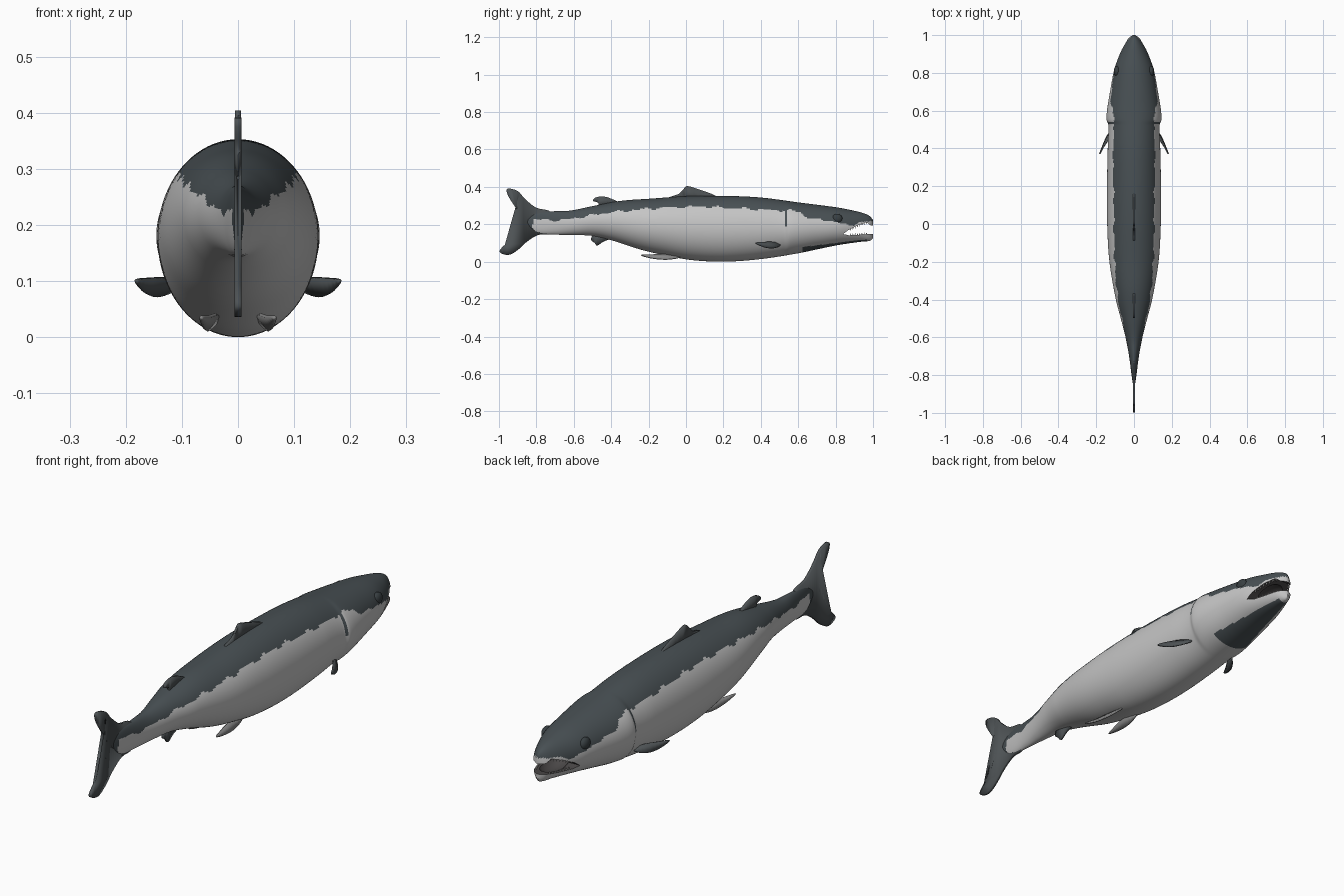
import bpy, bmesh, math
from mathutils import Vector

if "Cube" in bpy.data.objects:
    bpy.data.objects.remove(bpy.data.objects["Cube"])


def mat(name, r, g, b):
    m = bpy.data.materials.new(name)
    m.diffuse_color = (r, g, b, 1)
    m.use_nodes = True
    m.node_tree.nodes["Principled BSDF"].inputs["Base Color"].default_value = m.diffuse_color
    return m


BACK = mat("slate_back", 0.065, 0.08, 0.088)
BELLY = mat("silver_belly", 0.56, 0.56, 0.56)
MOUTH = mat("mouth_dark", 0.07, 0.065, 0.065)
EYE = mat("eye_dark", 0.04, 0.05, 0.055)
FIN = mat("fin_grey", 0.075, 0.085, 0.09)
PALE_FIN = mat("pale_fin_grey", 0.25, 0.25, 0.25)
TOOTH = mat("tooth_white", 0.7, 0.7, 0.68)


def lerp_curve(table, x):
    """Smooth (Hermite) interpolation of (x, value) pairs."""
    n = len(table)
    x = min(max(x, table[0][0]), table[-1][0])
    i = next(k for k in range(n - 1) if x <= table[k + 1][0])

    def slope(k):
        a, b = table[max(k - 1, 0)], table[min(k + 1, n - 1)]
        return (b[1] - a[1]) / (b[0] - a[0])
    (x0, v0), (x1, v1) = table[i], table[i + 1]
    h = x1 - x0
    t = (x - x0) / h
    return ((2*t**3 - 3*t*t + 1) * v0 + (t**3 - 2*t*t + t) * h * slope(i)
            + (3*t*t - 2*t**3) * v1 + (t**3 - t*t) * h * slope(i + 1))


def make(name, bm, mats, angle=40):
    bmesh.ops.recalc_face_normals(bm, faces=bm.faces)
    me = bpy.data.meshes.new(name)
    bm.to_mesh(me)
    bm.free()
    for m in mats:
        me.materials.append(m)
    ob = bpy.data.objects.new(name, me)
    bpy.context.collection.objects.link(ob)
    smooth(ob, angle)
    return ob


def smooth(ob, angle):
    bpy.ops.object.select_all(action='DESELECT')
    ob.select_set(True)
    bpy.context.view_layer.objects.active = ob
    bpy.ops.object.shade_smooth_by_angle(angle=math.radians(angle))


# Body side profile, half widths and back/belly colour line along y
TOP = [(-.86, .235), (-.8, .262), (-.7, .27), (-.62, .273), (-.5, .297), (-.35, .325),
       (-.19, .337), (0, .35), (.2, .352), (.4, .343), (.6, .317), (.72, .302),
       (.82, .288), (.9, .272), (.95, .259), (.985, .242), (1, .222)]
BOTTOM = [(-.86, .195), (-.8, .155), (-.7, .145), (-.62, .143), (-.5, .138), (-.4, .115),
          (-.24, .064), (-.13, .038), (.02, .01), (.2, 0), (.4, .014), (.6, .045),
          (.72, .07), (.82, .09), (.93, .106), (.985, .112), (1, .125)]
WIDTH = [(-.86, .004), (-.8, .013), (-.7, .026), (-.6, .045), (-.5, .07), (-.4, .096),
         (-.2, .13), (0, .142), (.2, .143), (.4, .139), (.525, .136), (.55, .145),
         (.6, .143), (.7, .127), (.82, .104), (.9, .075), (.95, .052), (.985, .03), (1, .006)]
LINE = [(-.86, .23), (-.7, .222), (-.6, .232), (-.5, .25), (-.4, .265), (-.2, .283),
        (0, .292), (.2, .29), (.4, .278), (.6, .268), (.65, .237), (.8, .213),
        (.87, .196), (.95, .213), (1, .213)]


def body_slot(p):
    """0 = back, 1 = belly."""
    y, z = p.y, p.z
    if y < -.82 + 3 * (z - .19) ** 2 or (y < -.78 and z < .158):
        return 0
    wobble = .004 * math.sin(y * 47) + .003 * math.sin(y * 83)
    if z > lerp_curve(LINE, y) + wobble:
        return 0
    if abs(y - .535 + .8 * (z - .235) ** 2) < .006 and z > .19:      # gill slit
        return 0
    if .62 < y < .97 and z < .078 + .12 * (y - .62):                  # dark throat
        return 0
    return 1


bm = bmesh.new()
RINGS, SEGS = 300, 112
rings = []
for i in range(RINGS + 1):
    y = -.86 + 1.86 * i / RINGS
    t, b, w = (lerp_curve(c, y) for c in (TOP, BOTTOM, WIDTH))
    rings.append([bm.verts.new((w * math.cos(a), y, (t + b) / 2 + (t - b) / 2 * math.sin(a)))
                  for a in (2 * math.pi * k / SEGS for k in range(SEGS))])
for r, s in zip(rings, rings[1:]):
    for k in range(SEGS):
        j = (k + 1) % SEGS
        bm.faces.new((r[k], r[j], s[j], s[k]))
bm.faces.new(rings[0])
bm.faces.new(rings[-1])
for f in bm.faces:
    f.material_index = body_slot(f.calc_center_median())
body = make("body", bm, [BACK, BELLY, MOUTH])

# Open mouth: wedge between the jaws plus a rounded cavity
UPPER = [(.84, .148), (.87, .17), (.92, .195), (.965, .211), (.985, .195), (1.05, .188)]
LOWER = [(.87, .141), (.93, .144), (.975, .148), (1.05, .152)]
bm = bmesh.new()
wedge = bm.faces.new([bm.verts.new((-.2, y, z)) for y, z in UPPER + LOWER[::-1]])
new = bmesh.ops.extrude_face_region(bm, geom=[wedge])["geom"]
bmesh.ops.translate(bm, vec=(.4, 0, 0), verts=[v for v in new if isinstance(v, bmesh.types.BMVert)])
cutters = [make("mouth_cutter", bm, [BACK, BELLY, MOUTH])]
bm = bmesh.new()
bmesh.ops.create_uvsphere(bm, u_segments=24, v_segments=16, radius=1)
for v in bm.verts:
    v.co = Vector((v.co.x * .05, .89 + v.co.y * .085, .168 + v.co.z * .046))
cutters.append(make("cavity_cutter", bm, [BACK, BELLY, MOUTH]))
for c in cutters:
    for p in c.data.polygons:
        p.material_index = 2
    c.hide_render = True
    c.hide_set(True)
    mod = body.modifiers.new("cut", 'BOOLEAN')
    mod.object, mod.solver, mod.material_mode = c, 'EXACT', 'INDEX'
    bpy.context.view_layer.objects.active = body
    bpy.ops.object.modifier_apply(modifier=mod.name)
for c in cutters:
    bpy.data.objects.remove(c)
smooth(body, 40)


# Fins: smoothed closed outlines with a little thickness
def fin(name, pts, material, thick=.007, mirror=False):
    pts = [Vector(p) if len(p) == 3 else Vector((0, *p)) for p in pts]
    n, outline = len(pts), []
    for i in range(n):
        a, b, c, d = (pts[(i + k) % n] for k in (-1, 0, 1, 2))
        for t in (0, .25, .5, .75):
            outline.append(.5 * (2*b + (c - a)*t + (2*a - 5*b + 4*c - d)*t*t
                                 + (3*b - a - 3*c + d)*t**3))
    bm = bmesh.new()
    bm.faces.new([bm.verts.new(p) for p in outline])
    bmesh.ops.triangulate(bm, faces=bm.faces)
    ob = make(name, bm, [material])
    s = ob.modifiers.new("thickness", 'SOLIDIFY')
    s.thickness, s.offset = thick, 0
    if mirror:
        ob.modifiers.new("mirror", 'MIRROR')


fin("tail_fin", [(-.72, .262), (-.8, .288), (-.86, .335), (-.9, .378), (-.955, .39),
                 (-.95, .35), (-.905, .28), (-.885, .225), (-.905, .165), (-.955, .105),
                 (-.998, .055), (-.95, .036), (-.9, .062), (-.85, .107), (-.79, .143),
                 (-.72, .155)], FIN, .012)
fin("dorsal_fin", [(.17, .335), (.15, .357), (.07, .386), (.01, .404), (-.01, .392),
                   (-.04, .362), (-.09, .343), (-.06, .32), (.06, .32)], FIN, .01)
fin("adipose_fin", [(-.36, .315), (-.41, .341), (-.45, .349), (-.485, .342), (-.497, .325),
                    (-.47, .315), (-.46, .29), (-.4, .3)], FIN, .012)
fin("anal_fin", [(-.4, .125), (-.44, .108), (-.475, .086), (-.488, .1), (-.508, .118),
                 (-.49, .15), (-.43, .15)], FIN, .01)
fin("pectoral_fin", [(.108, .505, .088), (.14, .47, .073), (.163, .42, .077),
                     (.182, .37, .1), (.16, .41, .105), (.12, .47, .104)], FIN, .006, True)
fin("pelvic_fin", [(.04, -.03, .025), (.055, -.1, .012), (.062, -.18, .018),
                   (.066, -.24, .035), (.05, -.19, .037), (.036, -.11, .04)], PALE_FIN, .006, True)

# Eyes
bm = bmesh.new()
bmesh.ops.create_uvsphere(bm, u_segments=24, v_segments=16, radius=1)
for v in bm.verts:
    v.co = Vector((.09 + v.co.x * .017, .808 + v.co.y * .028, .23 + v.co.z * .026))
make("eye", bm, [EYE]).modifiers.new("mirror", 'MIRROR')

# Teeth along both jaw edges
bm = bmesh.new()
for table, down in ((UPPER[:4], True), (LOWER[:3], False)):
    for i in range(8):
        y = .88 + .085 * i / 7
        z = lerp_curve(table, y)
        t, b, w = (lerp_curve(c, y) for c in (TOP, BOTTOM, WIDTH))
        x = w * math.sqrt(max(0, 1 - ((z - (t + b) / 2) / ((t - b) / 2)) ** 2)) - .006
        cone = bmesh.ops.create_cone(bm, segments=6, radius1=.0035, radius2=0, depth=.014, cap_ends=True)
        for v in cone["verts"]:
            v.co = Vector((x + v.co.x, y + v.co.y, z + (-1 if down else 1) * (v.co.z + .005)))
make("teeth", bm, [TOOTH]).modifiers.new("mirror", 'MIRROR')
